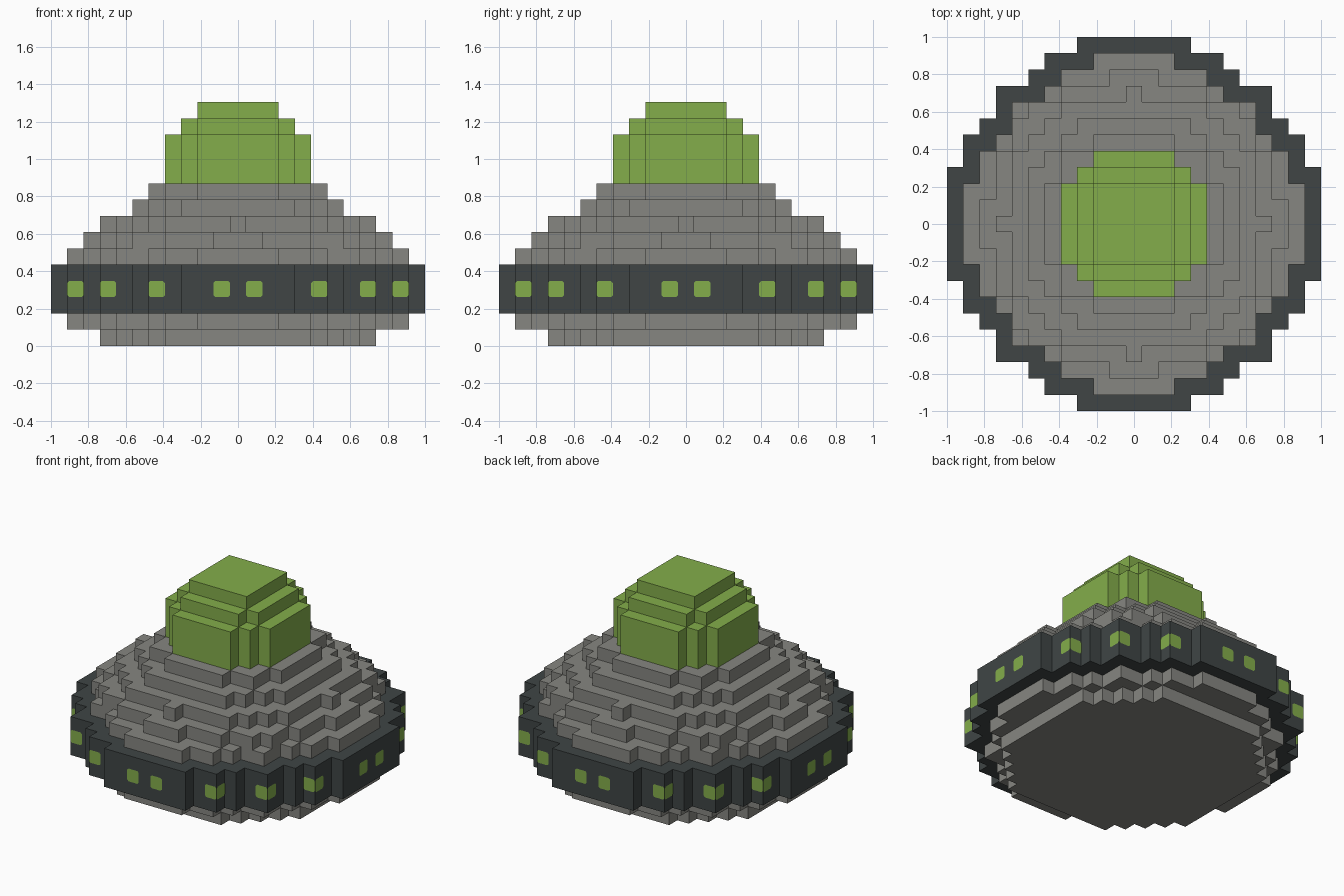
import bpy
import bmesh
from mathutils import Vector

default = bpy.data.objects.get("Cube")
if default:
    bpy.data.objects.remove(default, do_unlink=True)

U = 2 / 23  # edge of one block


def material(name, colour):
    mat = bpy.data.materials.new(name)
    mat.use_nodes = True
    mat.diffuse_color = (*colour, 1)
    mat.node_tree.nodes["Principled BSDF"].inputs["Base Color"].default_value = (*colour, 1)
    return mat


GREY = material("hull grey", (0.24, 0.24, 0.22))
DARK = material("rim charcoal", (0.05, 0.06, 0.06))
GREEN = material("glass green", (0.23, 0.42, 0.07))


def finish(bm, name, mat):
    mesh = bpy.data.meshes.new(name)
    bm.to_mesh(mesh)
    bm.free()
    mesh.materials.append(mat)
    obj = bpy.data.objects.new(name, mesh)
    bpy.context.collection.objects.link(obj)
    return obj


def quadrant(corners):
    """Mirror the block corners of one eighth across the diagonal."""
    cells = {(short, long) for long, short in corners}
    cells |= {(long, short) for long, short in corners}
    return sorted(cells)


def outline(corners):
    """Stepped round outline: one quarter, turned four times."""
    cells = quadrant(corners)
    quarter = []
    for i, (x, y) in enumerate(cells):
        quarter.append((x + 0.5, y + 0.5))
        if i + 1 < len(cells):
            quarter.append((x + 0.5, cells[i + 1][1] + 0.5))
    points = []
    for _ in range(4):
        points += quarter
        quarter = [(y, -x) for x, y in quarter]
    return points


def slab(name, bottom, top, corners, mat):
    bm = bmesh.new()
    verts = [bm.verts.new((x * U, y * U, bottom * U)) for x, y in outline(corners)]
    face = bm.faces.new(verts)
    up = bmesh.ops.extrude_face_region(bm, geom=[face])
    moved = [v for v in up["geom"] if isinstance(v, bmesh.types.BMVert)]
    bmesh.ops.translate(bm, verts=moved, vec=(0, 0, (top - bottom) * U))
    bmesh.ops.recalc_face_normals(bm, faces=bm.faces)
    return finish(bm, name, mat)


# Hull, rim and dome, from the ground up
belly = [(10, 2), (9, 4), (8, 5), (7, 7)]
rim = [(11, 3), (10, 5), (9, 6), (8, 8)]
slab("hull_base", 0, 1, [(8, 4), (7, 5), (6, 6)], GREY)
slab("hull_belly", 1, 2, belly, GREY)
slab("rim", 2, 5, rim, DARK)
slab("hull_step_lowest", 5, 6, belly, GREY)
slab("hull_step_low", 6, 7, [(9, 1), (8, 4), (7, 6)], GREY)
slab("hull_step_middle", 7, 8, [(8, 0), (7, 4), (6, 5)], GREY)
slab("hull_step_high", 8, 9, [(6, 3), (5, 4)], GREY)
slab("hull_collar", 9, 10, [(5, 2), (4, 4)], GREY)
slab("dome_base", 10, 13, [(4, 2), (3, 3)], GREEN)
slab("dome_middle", 13, 14, [(3, 2)], GREEN)
slab("dome_top", 14, 15, [(2, 2)], GREEN)


# Rim windows: clipped squares on every exposed side of the lit blocks
def in_rim(x, y):
    return any(abs(x) <= a and abs(y) <= b for a, b in quadrant(rim))


def window(bm, x, y, normal):
    n = Vector((*normal, 0))
    side = Vector((-n.y, n.x, 0))
    up = Vector((0, 0, 1))
    centre = Vector((x, y, 3.5)) * U + n * (U / 2 + 0.002)
    h, c = U / 2, U * 0.38
    shape = [(h, -c), (h, c), (c, h), (-c, h), (-h, c), (-h, -c), (-c, -h), (c, -h)]
    bm.faces.new([bm.verts.new(centre + side * s + up * t) for s, t in shape])


lit = quadrant([(11, 1), (10, 5), (8, 8)])
bm = bmesh.new()
for sx in (-1, 1):
    for sy in (-1, 1):
        for x, y in lit:
            for dx, dy in ((sx, 0), (0, sy)):
                if not in_rim(x * sx + dx, y * sy + dy):
                    window(bm, x * sx, y * sy, (dx, dy))
finish(bm, "rim_windows", GREEN)
